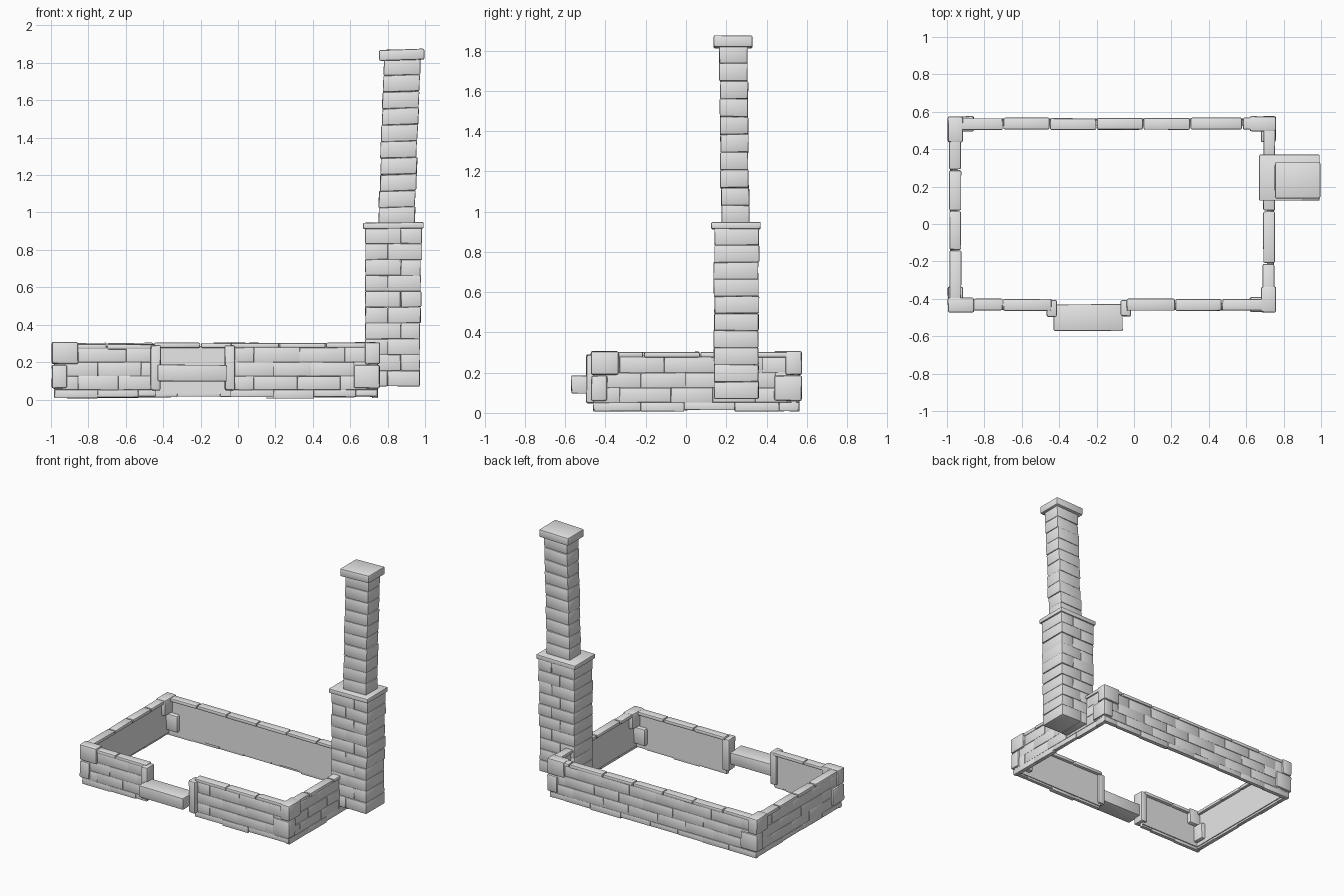
import bpy, bmesh, math, random
from mathutils import Vector

if "Cube" in bpy.data.objects:
    bpy.data.objects.remove(bpy.data.objects["Cube"])

random.seed(4)
stone = bpy.data.materials.new("grey stone")
stone.diffuse_color = (0.8, 0.8, 0.8, 1)
stone.use_nodes = True
stone.node_tree.nodes["Principled BSDF"].inputs["Base Color"].default_value = stone.diffuse_color


def block(bm, lo, hi, bevel=0.006, jit=0.0, lean=0.0, tilt=0.0):
    """Rounded stone between two corners; lean shears x by height, tilt shears z by x."""
    verts = bmesh.ops.create_cube(bm, size=1)["verts"]
    lo, hi = Vector(lo), Vector(hi)
    mid, size = (lo + hi) / 2, hi - lo
    for v in verts:
        f = v.co.copy()
        v.co = Vector([mid[i] + f[i] * size[i] + random.uniform(-jit, jit) for i in range(3)])
        v.co.x += lean * f.z * size.z
        v.co.z += tilt * f.x * size.x
    if bevel:
        edges = list({e for v in verts for e in v.link_edges})
        bmesh.ops.bevel(bm, geom=edges, offset=bevel, segments=2, profile=0.5, affect='EDGES')


def finish(bm, name):
    me = bpy.data.meshes.new(name)
    bmesh.ops.recalc_face_normals(bm, faces=bm.faces)
    bm.to_mesh(me)
    bm.free()
    ob = bpy.data.objects.new(name, me)
    bpy.context.collection.objects.link(ob)
    me.materials.append(stone)
    bpy.ops.object.select_all(action='DESELECT')
    ob.select_set(True)
    bpy.context.view_layer.objects.active = ob
    bpy.ops.object.shade_smooth_by_angle(angle=math.radians(35))


def wall(name, axis, a, b, outer, inward, joints, top=0.303):
    """Brick wall running from a to b along axis, with cap stones split at the joints."""
    def corners(s, e, d0, d1, z0, z1):
        p, q = sorted((outer + inward * d0, outer + inward * d1))
        if axis == 'x':
            return (s, p, z0), (e, q, z1)
        return (p, s, z0), (q, e, z1)

    bm = bmesh.new()
    # flat inner panel
    block(bm, *corners(a, b, 0.02, 0.042, 0.03, 0.285), bevel=0)
    # staggered brick courses
    rows = [0.012, 0.052, 0.125, 0.2, 0.278]
    for r in range(4):
        s = a
        e = a + (0.125 if r % 2 else 0.23)
        while s < b - 0.001:
            if b - e < 0.07:
                e = b
            d = random.uniform(0.003, 0.008)
            drop = random.uniform(-0.006, 0.006) if r == 0 else 0
            block(bm, *corners(s, e, d, 0.035, rows[r] + drop, rows[r + 1]), bevel=0.003, jit=0.001)
            s, e = e, e + random.uniform(0.2, 0.26)
    # cap stones
    ends = [a] + joints + [b]
    for s, e in zip(ends, ends[1:]):
        d = random.uniform(-0.003, 0.003)
        block(bm, *corners(s + 0.002, e - 0.002, d, 0.063 + d, top - 0.027, top), bevel=0.008, jit=0.0015)
    finish(bm, name)


# Four sides, with the front broken by the doorway
wall("front_wall_left", 'x', -0.98, -0.44, -0.465, 1, [-0.70], 0.296)
wall("front_wall_right", 'x', -0.04, 0.745, -0.465, 1, [0.22, 0.47], 0.303)
wall("back_wall", 'x', -0.98, 0.745, 0.567, -1, [-0.70, -0.45, -0.20, 0.05, 0.30, 0.58])
wall("left_wall", 'y', -0.455, 0.555, -0.987, 1, [-0.14, 0.07, 0.29])
wall("right_wall", 'y', -0.455, 0.555, 0.752, -1, [-0.21, 0.07, 0.34])

# Corner stones: the long side alternates between the two courses
for name, sx, sy, top_along_x in (("front_left", -1, -1, True), ("front_right", 1, -1, False),
                                  ("back_left", -1, 1, False), ("back_right", 1, 1, True)):
    cx = 0.759 if sx > 0 else -0.995
    cy = 0.575 if sy > 0 else -0.472
    bm = bmesh.new()
    for z0, z1, along_x in ((0.19, 0.307, top_along_x), (0.06, 0.185, not top_along_x)):
        lx, ly = (0.14, 0.08) if along_x else (0.08, 0.137)
        xs, ys = sorted((cx, cx - sx * lx)), sorted((cy, cy - sy * ly))
        block(bm, (xs[0], ys[0], z0), (xs[1], ys[1], z1), bevel=0.01, jit=0.002)
    finish(bm, name + "_corner_stones")

# Doorway posts and step
for name, x0, x1 in (("left_door_post", -0.468, -0.413), ("right_door_post", -0.07, -0.015)):
    bm = bmesh.new()
    block(bm, (x0, -0.495, 0.048), (x1, -0.408, 0.29), bevel=0.01, jit=0.003)
    finish(bm, name)
bm = bmesh.new()
block(bm, (-0.43, -0.57, 0.098), (-0.062, -0.43, 0.185), bevel=0.006, jit=0.003)
finish(bm, "door_step")

# Chimney base: stacked courses with alternating joints
bm = bmesh.new()
n, z0, z1 = 10, 0.07, 0.918
h = (z1 - z0) / n
for i in range(n):
    z = z0 + i * h
    j = random.uniform(-0.003, 0.003)
    right = 0.972 + 0.01 * i / n + j
    split = 0.87 if i % 2 else 0.80
    for s, e in ((0.68, split), (split, right)):
        block(bm, (s, 0.14 + j, z), (e, 0.361 + j, z + h), bevel=0.005, jit=0.002)
finish(bm, "chimney_base")

# Chimney shoulder slab
bm = bmesh.new()
block(bm, (0.669, 0.125, 0.913), (0.993, 0.371, 0.946), bevel=0.006, jit=0.001, tilt=0.012)
finish(bm, "chimney_shoulder")

# Chimney stack: narrower courses leaning sideways
bm = bmesh.new()
n, z0, z1 = 10, 0.94, 1.822
h = (z1 - z0) / n
for i in range(n):
    t = (i + 0.5) / n
    z = z0 + i * h
    jx, jy = random.uniform(-0.002, 0.002), random.uniform(-0.003, 0.003)
    cx, cy = 0.847 + 0.031 * t + jx, 0.246 - 0.011 * t + jy
    block(bm, (cx - 0.097, cy - 0.07, z), (cx + 0.097, cy + 0.07, z + h),
          bevel=0.006, jit=0.002, lean=0.035, tilt=0.03)
finish(bm, "chimney_stack")

# Chimney top slab
bm = bmesh.new()
block(bm, (0.755, 0.137, 1.814), (0.996, 0.331, 1.872), bevel=0.008, jit=0.001, tilt=0.03)
finish(bm, "chimney_cap")
